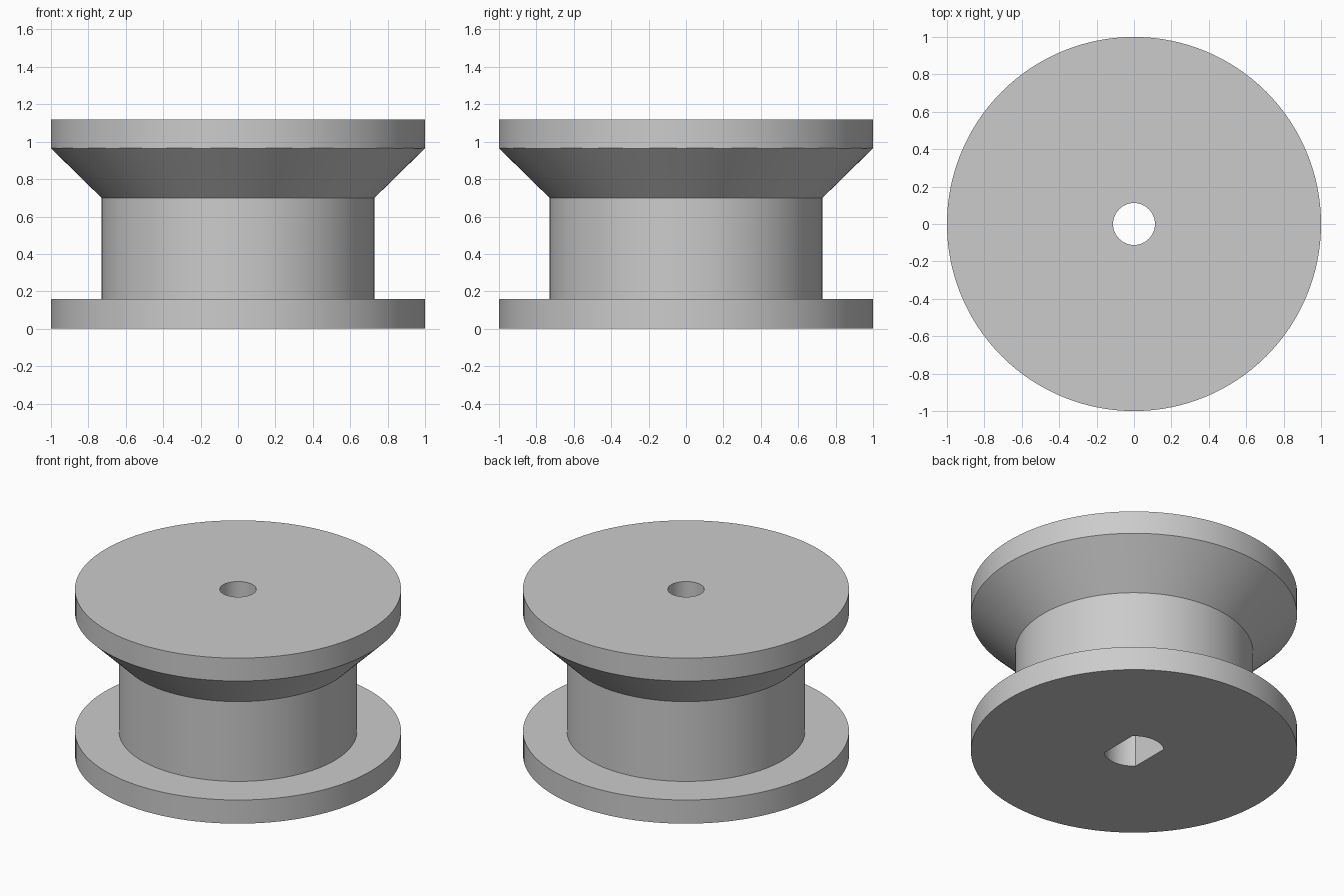
import bpy, bmesh, math

if "Cube" in bpy.data.objects:
    bpy.data.objects.remove(bpy.data.objects["Cube"])

SEG = 128
grey = bpy.data.materials.new("grey plastic")
grey.diffuse_color = (0.6, 0.6, 0.6, 1)
grey.use_nodes = True
grey.node_tree.nodes["Principled BSDF"].inputs["Base Color"].default_value = grey.diffuse_color


def make_object(name, bm):
    bmesh.ops.recalc_face_normals(bm, faces=bm.faces)
    mesh = bpy.data.meshes.new(name)
    bm.to_mesh(mesh)
    bm.free()
    mesh.materials.append(grey)
    obj = bpy.data.objects.new(name, mesh)
    bpy.context.collection.objects.link(obj)
    return obj


def prism(name, outline, z0, z1):
    bm = bmesh.new()
    face = bm.faces.new([bm.verts.new((x, y, z0)) for x, y in outline])
    top = bmesh.ops.extrude_face_region(bm, geom=[face])["geom"]
    verts = [g for g in top if isinstance(g, bmesh.types.BMVert)]
    bmesh.ops.translate(bm, verts=verts, vec=(0, 0, z1 - z0))
    return make_object(name, bm)


def arc(radius, start, end, steps):
    return [(radius * math.cos(start + (end - start) * i / steps),
             radius * math.sin(start + (end - start) * i / steps))
            for i in range(steps + 1)]


# Spool body: two flanges, a straight core and a conical shoulder
profile = [(0, 0), (1, 0), (1, 0.16), (0.73, 0.16), (0.73, 0.7),
           (1, 0.965), (1, 1.12), (0, 1.12)]
bm = bmesh.new()
verts = [bm.verts.new((r, 0, z)) for r, z in profile]
edges = [bm.edges.new(pair) for pair in zip(verts, verts[1:])]
bmesh.ops.spin(bm, geom=verts + edges, cent=(0, 0, 0), axis=(0, 0, 1),
               angle=math.tau, steps=SEG, use_duplicate=False)
bmesh.ops.remove_doubles(bm, verts=bm.verts, dist=1e-4)
spool = make_object("spool", bm)

# Round screw hole through the top
screw_hole = prism("screw_hole_cutter", arc(0.112, 0, math.tau, 48)[:-1], 0.3, 1.3)

# Shaft socket in the bottom: a circle with flats on both x sides
half = math.acos(0.126 / 0.184)
outline = (arc(0.184, half, math.pi - half, 16)
           + arc(0.184, math.pi + half, math.tau - half, 16))
socket = prism("shaft_socket_cutter", outline, -0.2, 0.6)

for cutter in (screw_hole, socket):
    mod = spool.modifiers.new(cutter.name, "BOOLEAN")
    mod.operation = "DIFFERENCE"
    mod.solver = "EXACT"
    mod.object = cutter

# Apply the cuts and remove the cutters
bpy.context.view_layer.objects.active = spool
spool.select_set(True)
for mod in list(spool.modifiers):
    bpy.ops.object.modifier_apply(modifier=mod.name)
for cutter in (screw_hole, socket):
    bpy.data.objects.remove(cutter)
bpy.ops.object.shade_smooth_by_angle(angle=math.radians(30))
